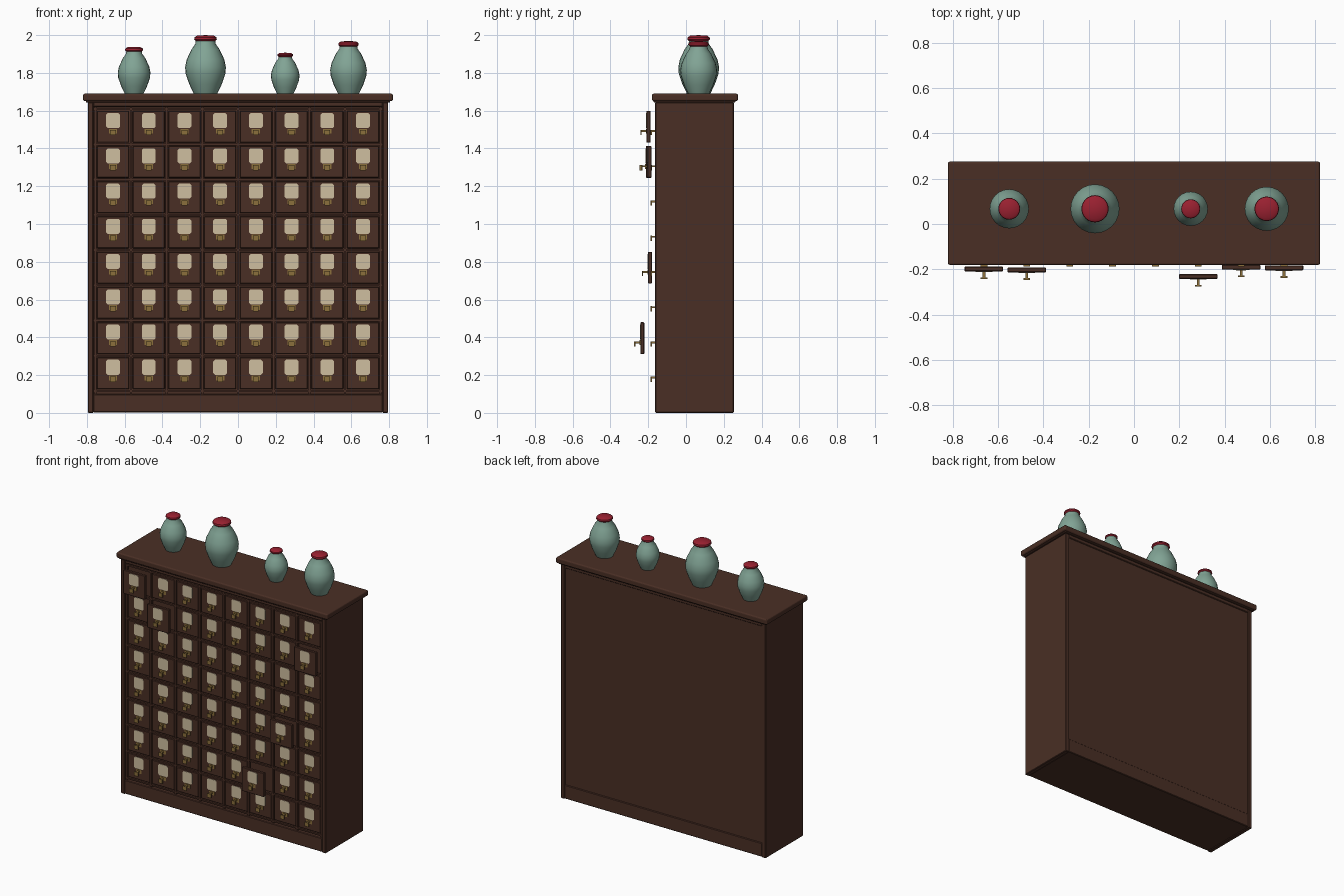
import bpy, bmesh, math
from mathutils import Matrix, Vector

cube = bpy.data.objects.get("Cube")
if cube:
    bpy.data.objects.remove(cube)


def material(name, color):
    m = bpy.data.materials.new(name)
    m.use_nodes = True
    m.diffuse_color = (*color, 1)
    m.node_tree.nodes["Principled BSDF"].inputs["Base Color"].default_value = (*color, 1)
    return m


wood = material("dark wood", (0.068, 0.028, 0.018))
paper = material("cream paper", (0.62, 0.52, 0.35))
brass = material("aged brass", (0.26, 0.16, 0.045))
glaze = material("celadon glaze", (0.22, 0.37, 0.30))
red = material("red cloth", (0.32, 0.015, 0.03))


def add_box(bm, x, y, z):
    """Add a box from its (low, high) range on each axis."""
    mid = Vector([(a + b) / 2 for a, b in (x, y, z)])
    size = Vector([b - a for a, b in (x, y, z)])
    bmesh.ops.create_cube(bm, size=1, matrix=Matrix.Translation(mid) @ Matrix.Diagonal((*size, 1)))


def finish(bm, name, mat, bevel=0, segments=1):
    bmesh.ops.recalc_face_normals(bm, faces=bm.faces)
    me = bpy.data.meshes.new(name)
    bm.to_mesh(me)
    bm.free()
    me.materials.append(mat)
    ob = bpy.data.objects.new(name, me)
    bpy.context.collection.objects.link(ob)
    if bevel:
        mod = ob.modifiers.new("Bevel", "BEVEL")
        mod.width, mod.segments = bevel, segments
    return ob


def box(name, x, y, z, mat=wood, bevel=0.004, segments=1):
    bm = bmesh.new()
    add_box(bm, x, y, z)
    return finish(bm, name, mat, bevel, segments)


# Carcass: sides, plinth, rail and a recessed core that also forms the back panel
FRONT, BACK = -0.163, 0.253
box("core", (-0.77, 0.77), (-0.13, 0.246), (0.02, 1.645), bevel=0)
for side, a, b in (("right", -0.795, -0.765), ("left", 0.765, 0.795)):
    box(side + "_side", (a, b), (FRONT, BACK), (0, 1.645))
box("plinth", (-0.767, 0.767), (FRONT + 0.001, BACK - 0.001), (0.003, 0.1))
box("top_rail", (-0.767, 0.767), (FRONT + 0.003, BACK - 0.001), (1.62, 1.65))
box("under_moulding", (-0.806, 0.806), (-0.171, 0.263), (1.643, 1.66))
box("top_board", (-0.82, 0.82), (-0.18, 0.275), (1.651, 1.69), bevel=0.009, segments=3)

# Drawer grid
COLS = ROWS = 8
STEP_X, STEP_Z = 0.189, 0.1865
TOP_Z = 1.515
HALF_W, HALF_H = 0.085, 0.084
col_x = [(c - 3.5) * STEP_X for c in range(COLS)]
row_z = [TOP_Z - r * STEP_Z for r in range(ROWS)]

# Dividers between drawers
bm = bmesh.new()
for c in range(COLS + 1):
    x = (c - 4) * STEP_X
    add_box(bm, (x - 0.006, x + 0.006), (-0.14, -0.156), (0.1, 1.625))
for r in range(ROWS + 1):
    z = TOP_Z + (0.5 - r) * STEP_Z
    add_box(bm, (-0.765, 0.765), (-0.14, -0.157), (z - 0.005, z + 0.005))
finish(bm, "dividers", wood)

# Drawer fronts, some pulled forward; each has a label and a drop pull
pulled = {(0, 0): 0.055, (1, 1): 0.059, (7, 1): 0.05, (6, 4): 0.047, (5, 6): 0.088}
fronts, labels, pulls = bmesh.new(), bmesh.new(), bmesh.new()


def add_label(bm, x, y, z):
    """Thin paper card with clipped corners."""
    w, h, cut, thick = 0.037, 0.04, 0.009, 0.003
    outline = []
    for sx, sz in ((1, 1), (-1, 1), (-1, -1), (1, -1)):
        pair = [(sx * w, sz * (h - cut)), (sx * (w - cut), sz * h)]
        outline += pair if sx * sz > 0 else pair[::-1]
    face = bm.faces.new([bm.verts.new((x + px, y, z + pz)) for px, pz in outline])
    out = bmesh.ops.extrude_face_region(bm, geom=[face])["geom"]
    moved = [v for v in out if isinstance(v, bmesh.types.BMVert)]
    bmesh.ops.translate(bm, verts=moved, vec=(0, -thick, 0))


for c, x in enumerate(col_x):
    for r, z in enumerate(row_z):
        y = -0.154 - pulled.get((c, r), 0)
        add_box(fronts, (x - HALF_W, x + HALF_W), (y, y + 0.021), (z - HALF_H, z + HALF_H))
        add_label(labels, x, y + 0.0005, z + 0.032)
        k = z - 0.024
        add_box(pulls, (x - 0.022, x + 0.022), (y - 0.003, y), (k - 0.013, k + 0.013))
        add_box(pulls, (x - 0.006, x + 0.006), (y - 0.028, y), (k - 0.004, k + 0.006))
        add_box(pulls, (x - 0.015, x + 0.015), (y - 0.033, y - 0.026), (k - 0.021, k + 0.007))
finish(fronts, "drawer_fronts", wood, 0.003)
finish(labels, "drawer_labels", paper)
finish(pulls, "drawer_pulls", brass)


def lathe(name, profile, mat, x, scale, sides=24):
    """Spin a closed (radius, height) profile around z."""
    bm = bmesh.new()
    verts = [bm.verts.new((r, 0, h)) for r, h in profile]
    edges = [bm.edges.new(p) for p in zip(verts, verts[1:])]
    bmesh.ops.spin(bm, geom=verts + edges, axis=(0, 0, 1), cent=(0, 0, 0),
                   angle=math.tau, steps=sides, use_duplicate=False)
    bmesh.ops.remove_doubles(bm, verts=bm.verts, dist=0.0001)
    ob = finish(bm, name, mat)
    ob.location = (x, 0.067, 1.69)
    ob.scale = (scale,) * 3
    bpy.ops.object.select_all(action="DESELECT")
    ob.select_set(True)
    bpy.context.view_layer.objects.active = ob
    bpy.ops.object.shade_smooth_by_angle(angle=math.radians(40))


# Jars with cloth-covered lids
jar = [(0, 0), (0.062, 0), (0.086, 0.05), (0.105, 0.105), (0.108, 0.14), (0.1, 0.18),
       (0.074, 0.235), (0.053, 0.265), (0.051, 0.285), (0, 0.285)]
lid = [(0, 0.277), (0.05, 0.277), (0.06, 0.287), (0.058, 0.298), (0.045, 0.307), (0, 0.31)]
for i, (x, s) in enumerate(((-0.55, 0.8), (-0.172, 1), (0.25, 0.7), (0.585, 0.9))):
    lathe(f"jar_{i + 1}", jar, glaze, x, s)
    lathe(f"jar_lid_{i + 1}", lid, red, x, s)
